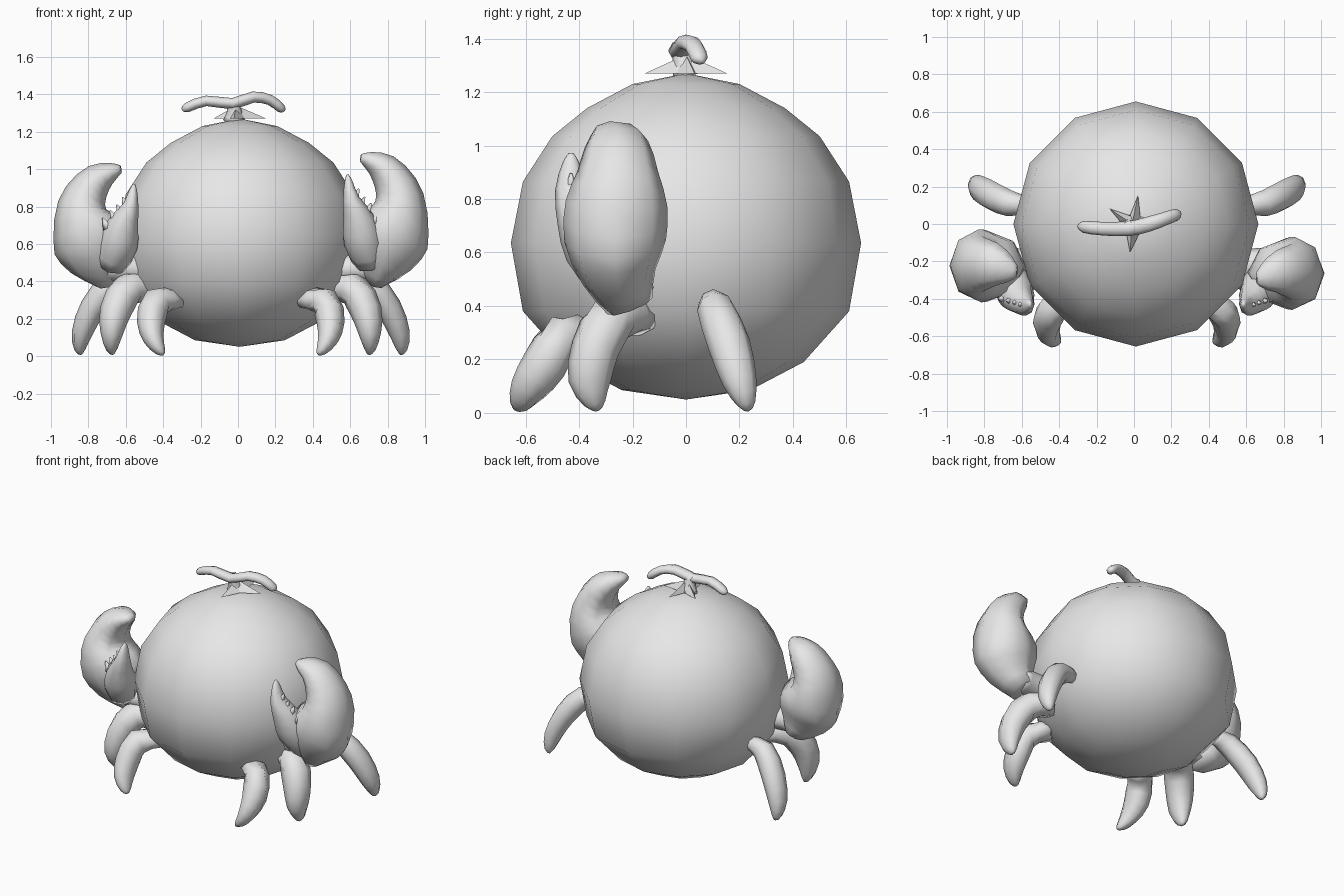
import bpy, bmesh, math
from mathutils import Vector

cube = bpy.data.objects.get("Cube")
if cube:
    bpy.data.objects.remove(cube)

grey = bpy.data.materials.new("plain grey")
grey.use_nodes = True
GREY = (0.8, 0.8, 0.8, 1)
grey.diffuse_color = GREY
grey.node_tree.nodes["Principled BSDF"].inputs["Base Color"].default_value = GREY

MID = 0.015  # mirror plane of the limbs


def finish(bm, name, smooth=True):
    bmesh.ops.recalc_face_normals(bm, faces=bm.faces)
    mesh = bpy.data.meshes.new(name)
    bm.to_mesh(mesh)
    bm.free()
    for p in mesh.polygons:
        p.use_smooth = smooth
    mesh.materials.append(grey)
    obj = bpy.data.objects.new(name, mesh)
    bpy.context.collection.objects.link(obj)
    return obj


def refine(rows):
    """Catmull-Rom midpoint between each pair of rows."""
    out = []
    for i in range(len(rows) - 1):
        a, b = rows[i], rows[i + 1]
        p, n = rows[max(i - 1, 0)], rows[min(i + 2, len(rows) - 1)]
        out += [a, tuple((9 * (s + t) - q - r) / 16 for s, t, q, r in zip(a, b, p, n))]
    return out + [rows[-1]]


def bridge(bm, r0, r1):
    n = len(r0)
    for k in range(n):
        bm.faces.new((r0[k], r0[(k + 1) % n], r1[(k + 1) % n], r1[k]))


def loft(name, rows, sides=8):
    """Tapered tube; rows are x, y, z, in-plane radius, depth radius."""
    rows = refine(rows)
    pts = [Vector(r[:3]) for r in rows]
    bm = bmesh.new()
    rings = []
    for i, r in enumerate(rows):
        t = (pts[min(i + 1, len(pts) - 1)] - pts[max(i - 1, 0)]).normalized()
        u = t.cross(Vector((0, 1, 0))).normalized()
        v = u.cross(t)
        angles = [2 * math.pi * k / sides for k in range(sides)]
        rings.append([bm.verts.new(pts[i] + u * r[3] * math.cos(a) + v * r[4] * math.sin(a))
                      for a in angles])
    for r0, r1 in zip(rings, rings[1:]):
        bridge(bm, r0, r1)
    bm.faces.new(rings[0])
    bm.faces.new(rings[-1])
    return finish(bm, name)


def place(rows, side, grow=1.0, dy=0.0):
    """Put rows given for the left on either side, with optional height stretch."""
    return [(MID + side * x, y + dy, 0.4 + (z - 0.4) * grow, a, b) for x, y, z, a, b in rows]


# Round fruit body, turned from a profile
bm = bmesh.new()
profile = [(0.24, 0.085), (0.44, 0.19), (0.61, 0.38), (0.655, 0.635),
           (0.61, 0.865), (0.5, 1.035), (0.37, 1.14), (0.2, 1.23)]
rings = [[bm.verts.new((0.01 + r * math.sin(k * math.pi / 6), r * math.cos(k * math.pi / 6), z))
          for k in range(12)] for r, z in profile]
for r0, r1 in zip(rings, rings[1:]):
    bridge(bm, r0, r1)
for ring, z in ((rings[0], 0.05), (rings[-1], 1.27)):
    pole = bm.verts.new((0.01, 0, z))
    for k in range(12):
        bm.faces.new((ring[k], ring[(k + 1) % 12], pole))
finish(bm, "body")

# Star shaped calyx
bm = bmesh.new()
top = bm.verts.new((-0.01, 0, 1.34))
rim = []
spikes = [12, 82, 148, 262]
for i, a in enumerate(spikes):
    b = spikes[(i + 1) % 4] + (360 if i == 3 else 0)
    for ang, rad in ((a, 0.155), ((a + b) / 2, 0.05)):
        ang = math.radians(ang)
        rim.append(bm.verts.new((rad * math.cos(ang), rad * math.sin(ang), 1.27)))
for k in range(8):
    bm.faces.new((rim[k], rim[(k + 1) % 8], top))
bm.faces.new(rim)
finish(bm, "calyx", smooth=False)

# Stalk with its two drooping arms
loft("stalk", [(-0.02, 0, 1.26, 0.06, 0.05), (-0.02, -0.01, 1.31, 0.04, 0.04),
               (-0.03, -0.02, 1.37, 0.03, 0.035)])
loft("stalk_arms", [(-0.295, -0.01, 1.315, 0.012, 0.012), (-0.27, -0.015, 1.33, 0.026, 0.032),
                    (-0.17, -0.025, 1.365, 0.028, 0.036), (-0.03, -0.025, 1.35, 0.03, 0.04),
                    (0.08, 0.0, 1.385, 0.03, 0.04), (0.17, 0.03, 1.37, 0.028, 0.036),
                    (0.23, 0.05, 1.325, 0.025, 0.032), (0.245, 0.05, 1.31, 0.01, 0.012)])

# Limbs, described once and placed on both sides
LEGS = {
    "front_leg": [(0.35, -0.36, 0.3, 0.05, 0.08), (0.45, -0.46, 0.29, 0.08, 0.08),
                  (0.48, -0.53, 0.18, 0.075, 0.085), (0.465, -0.59, 0.09, 0.055, 0.07),
                  (0.43, -0.62, 0.03, 0.03, 0.04), (0.41, -0.625, 0.012, 0.01, 0.015)],
    "middle_leg": [(0.48, -0.17, 0.36, 0.07, 0.09), (0.6, -0.27, 0.36, 0.09, 0.1),
                   (0.67, -0.34, 0.24, 0.085, 0.09), (0.69, -0.36, 0.12, 0.06, 0.08),
                   (0.69, -0.34, 0.035, 0.03, 0.04), (0.68, -0.335, 0.012, 0.01, 0.015)],
    "back_leg": [(0.56, 0.1, 0.41, 0.04, 0.04), (0.68, 0.11, 0.39, 0.07, 0.07),
                 (0.79, 0.16, 0.26, 0.07, 0.08), (0.85, 0.2, 0.12, 0.055, 0.065),
                 (0.86, 0.225, 0.035, 0.03, 0.035), (0.85, 0.225, 0.012, 0.01, 0.015)],
}
ARM = [(0.48, -0.2, 0.46, 0.07, 0.08), (0.62, -0.22, 0.47, 0.08, 0.09), (0.75, -0.22, 0.47, 0.07, 0.1)]
CLAW = [(0.72, -0.21, 0.4, 0.06, 0.09), (0.76, -0.25, 0.5, 0.16, 0.14),
        (0.8, -0.265, 0.62, 0.21, 0.19), (0.85, -0.26, 0.75, 0.15, 0.19),
        (0.83, -0.255, 0.86, 0.115, 0.15), (0.76, -0.26, 0.95, 0.085, 0.12),
        (0.68, -0.285, 0.99, 0.045, 0.07), (0.64, -0.29, 1.0, 0.02, 0.03)]
FINGER = [(0.69, -0.28, 0.5, 0.09, 0.1), (0.655, -0.35, 0.6, 0.105, 0.11),
          (0.63, -0.4, 0.7, 0.085, 0.085), (0.59, -0.43, 0.8, 0.045, 0.06),
          (0.575, -0.43, 0.89, 0.02, 0.03), (0.57, -0.43, 0.92, 0.005, 0.008)]
TEETH = [(0.73, -0.4, 0.72), (0.69, -0.41, 0.76), (0.655, -0.42, 0.79), (0.625, -0.43, 0.83)]

for side, label, grow, dy in ((1, "left", 1.1, 0.0), (-1, "right", 1.0, 0.04)):
    for name, rows in LEGS.items():
        loft(f"{label}_{name}", place(rows, side))
    loft(f"{label}_arm", place(ARM, side))
    loft(f"{label}_claw", place(CLAW, side, grow, dy))
    loft(f"{label}_claw_finger", place(FINGER, side, grow))
    # Small saw teeth on the gripping edge
    for n, (x, y, z) in enumerate(TEETH):
        tooth = [(x - 0.02, y, z - 0.035, 0.03, 0.025), (x + 0.008, y, z + 0.02, 0.004, 0.005)]
        loft(f"{label}_tooth_{n + 1}", place(tooth, side, grow), 5)
